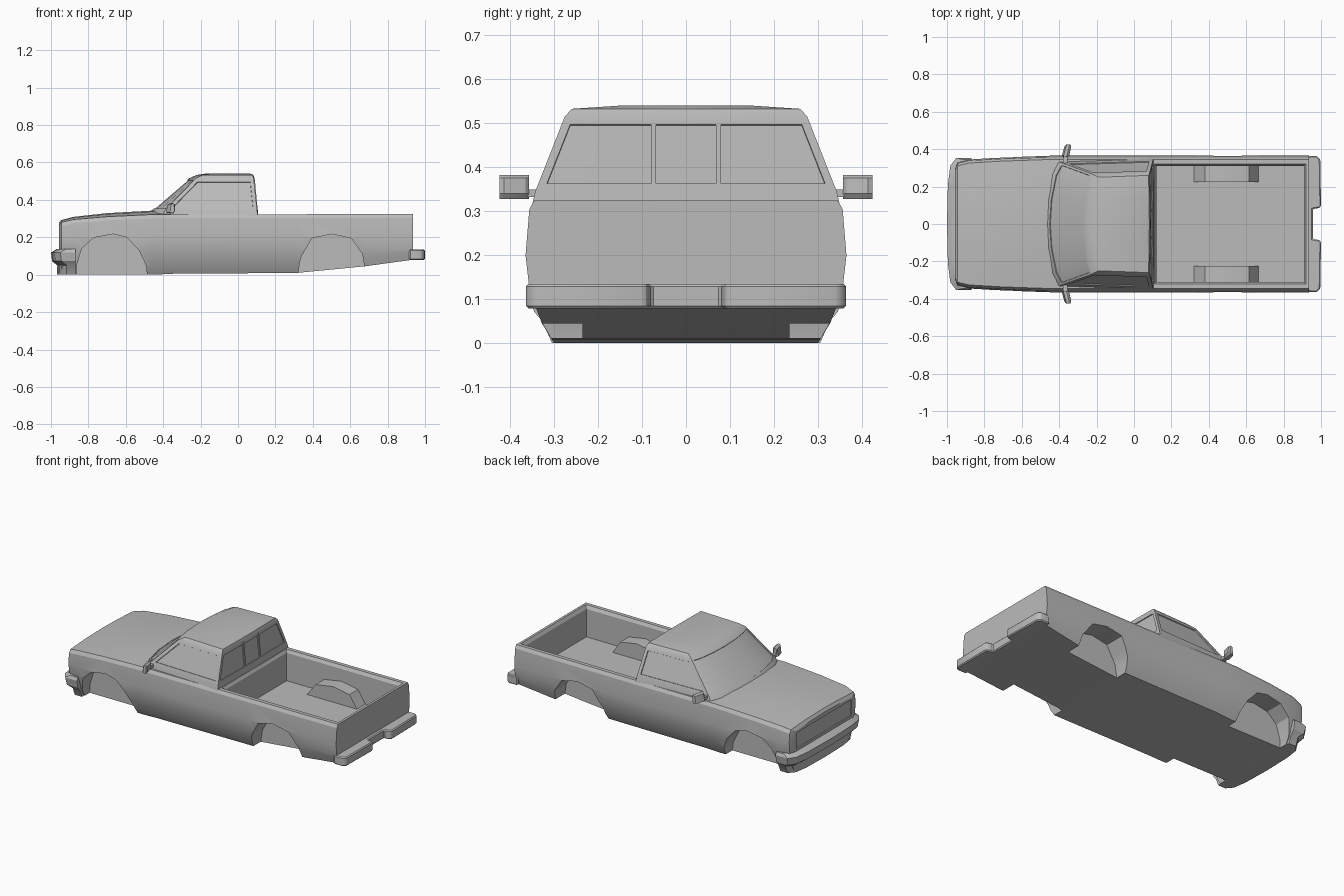
import bpy, bmesh, math

if "Cube" in bpy.data.objects:
    bpy.data.objects.remove(bpy.data.objects["Cube"], do_unlink=True)

GREY = (0.5, 0.5, 0.5, 1)
paint = bpy.data.materials.new("grey_paint")
paint.use_nodes = True
paint.diffuse_color = GREY
paint.node_tree.nodes["Principled BSDF"].inputs["Base Color"].default_value = GREY


def loft(name, rings, edit=None):
    """Skin closed rings of equal length and cap both ends."""
    bm = bmesh.new()
    loops = [[bm.verts.new(p) for p in ring] for ring in rings]
    n = len(loops[0])
    for a, b in zip(loops, loops[1:]):
        for i in range(n):
            j = (i + 1) % n
            bm.faces.new((a[i], a[j], b[j], b[i]))
    bm.faces.new(loops[0])
    bm.faces.new(loops[-1])
    bmesh.ops.recalc_face_normals(bm, faces=bm.faces)
    if edit:
        edit(bm)
    mesh = bpy.data.meshes.new(name)
    bm.to_mesh(mesh)
    bm.free()
    mesh.materials.append(paint)
    ob = bpy.data.objects.new(name, mesh)
    bpy.context.collection.objects.link(ob)
    return ob


def mirrored(half):
    """Complete an outline that starts and ends on y = 0."""
    return half + [(x, -y, z) for x, y, z in half[-2:0:-1]]


def side_prism(name, pts, y0, y1):
    return loft(name, [[(x, y, z) for x, z in pts] for y in (y0, y1)])


def box(name, x, y, z, top_grow=0):
    def ring(h, g):
        return [(x[0] - g, y[0] - g, h), (x[1] + g, y[0] - g, h),
                (x[1] + g, y[1] + g, h), (x[0] - g, y[1] + g, h)]
    return loft(name, [ring(z[0], 0), ring(z[1], top_grow)])


def bake(ob):
    """Apply the object's modifiers."""
    dg = bpy.context.evaluated_depsgraph_get()
    ob.data = bpy.data.meshes.new_from_object(ob.evaluated_get(dg))
    ob.modifiers.clear()


def cut(ob, cutters):
    for c in cutters:
        m = ob.modifiers.new("cut", 'BOOLEAN')
        m.operation, m.solver, m.object = 'DIFFERENCE', 'EXACT', c
    bake(ob)


# Lower body: one cross-section swept along the length
WIDTHS = [(0, .30), (.045, .328), (.12, .356), (.2, .365), (.31, .356)]


def half_width(z):
    for (z0, w0), (z1, w1) in zip(WIDTHS, WIDTHS[1:]):
        if z <= z1:
            return w0 + (w1 - w0) * (z - z0) / (z1 - z0)
    return WIDTHS[-1][1]


def section(x, scale, bottom, side, crown):
    levels = [bottom, bottom + .04, .13, .2, side - .02]
    half = [(x, 0, bottom)]
    half += [(x, half_width(z) * scale, z) for z in levels]
    half += [(x, .345 * scale, side),
             (x, .18 * scale, side + .75 * (crown - side)), (x, 0, crown)]
    return mirrored(half)


body = loft("body", [section(*s) for s in (
    (-.958, .80, .010, .262, .275),
    (-.945, .90, .005, .280, .292),
    (-.88, .945, 0, .295, .309),
    (-.70, .975, 0, .310, .329),
    (-.45, 1, 0, .322, .343),
    (-.35, 1, .005, .322, .335),
    (.10, 1, .008, .322, .322),
    (.32, 1, .010, .323, .323),
    (.68, 1, .045, .324, .324),
    (.935, 1, .080, .325, .325))])

# Wheel arches, cargo bed and grille recess
FRONT_ARCH = [(-.865, -.05), (-.862, .05), (-.835, .14), (-.77, .198),
              (-.67, .217), (-.595, .2), (-.53, .13), (-.492, .05), (-.48, -.05)]
REAR_ARCH = [(.312, -.05), (.335, .09), (.395, .195), (.5, .217),
             (.605, .195), (.665, .11), (.69, -.05)]
arches = [side_prism("arch_cutter", pts, s * .235, s * .5)
          for pts in (FRONT_ARCH, REAR_ARCH) for s in (1, -1)]
bed_cutter = box("bed_cutter", (.12, .908), (-.31, .31), (.13, .31))
rim_cutter = box("rim_cutter", (.12, .908), (-.31, .31), (.305, .335), .018)
grille_cutter = box("grille_cutter", (-1.1, -.95), (-.272, .272), (.15, .25))
cut(body, [bed_cutter, rim_cutter, grille_cutter] + arches)

# Wheel housings inside the bed
parts = [body]
for s, side in ((1, "left"), (-1, "right")):
    hump = side_prism(side + "_wheel_housing",
                      [(.312, .12), (.38, .208), (.5, .228), (.615, .208), (.672, .12)],
                      s * .225, s * .325)
    cut(hump, arches)
    parts.append(hump)
for c in arches + [bed_cutter, rim_cutter, grille_cutter]:
    bpy.data.objects.remove(c, do_unlink=True)


# Cab with slightly recessed glass
def cab_ring(z, front, corner, y_front, rear, y_rear):
    d = corner - front
    return mirrored([(front, 0, z), (front + .12 * d, .4 * y_front, z),
                     (front + .5 * d, .8 * y_front, z), (corner, y_front, z),
                     (rear, y_rear, z), (rear + .004, 0, z)])


def glaze(bm):
    panes = {"screen": [], "side": [], "rear": []}
    for f in bm.faces:
        c = f.calc_center_median()
        if len(f.verts) == 4 and .37 < c.z < .5:
            if abs(f.normal.y) > .8:
                panes["side"].append(f)
            elif c.x > 0:
                panes["rear"].append(f)
            else:
                panes["screen"].append(f)
    for key, border in (("screen", .012), ("side", .02), ("rear", .018)):
        bmesh.ops.inset_region(bm, faces=panes[key], thickness=border,
                               use_even_offset=True)
        bmesh.ops.inset_region(bm, faces=panes[key], thickness=.001,
                               depth=-.005, use_even_offset=True)


parts.append(loft("cab", [cab_ring(*r) for r in (
    (.305, -.49, -.41, .335, .106, .352),
    (.345, -.46, -.39, .328, .102, .343),
    (.515, -.262, -.225, .268, .084, .276),
    (.533, -.222, -.19, .25, .078, .26),
    (.541, -.17, -.14, .14, .06, .14))], glaze))

# Rear window dividers
for s, side in ((1, "left"), (-1, "right")):
    y = s * .074
    parts.append(loft(side + "_window_divider", [
        [(x - .012, y - .006, z), (x, y - .006, z), (x, y + .006, z), (x - .012, y + .006, z)]
        for x, z in ((.105, .35), (.09, .51))]))


# Front bumper with lower air dam
def bumper_ring(z, x, y):
    return mirrored([(x, 0, z), (x + .005, .6 * y, z), (x + .018, .88 * y, z),
                     (x + .05, y, z), (-.868, y, z), (-.868, 0, z)])


parts.append(loft("front_bumper", [bumper_ring(*r) for r in (
    (0, -.968, .305), (.05, -.966, .327), (.072, -.994, .346),
    (.118, -1, .354), (.136, -.972, .346))]))

# Rear bumper with a centre notch
REAR_PLAN = [(.915, 0), (.915, .362), (.978, .364), (.996, .345),
             (1, .095), (.99, .086), (.956, .08), (.956, 0)]
rear_bumper = loft("rear_bumper", [mirrored([(x, y, z) for x, y in REAR_PLAN])
                                   for z in (.079, .135)])
bevel = rear_bumper.modifiers.new("bevel", 'BEVEL')
bevel.width, bevel.segments = .006, 1
bake(rear_bumper)
parts.append(rear_bumper)

# Door mirrors on short arms
for s, side in ((1, "left"), (-1, "right")):
    shape = [(-.388, .332), (-.35, .328), (-.336, .34), (-.338, .376),
             (-.352, .382), (-.376, .376)]
    mid_x = -.362
    parts.append(loft(side + "_mirror", [
        [(mid_x + (x - mid_x) * k + dx, s * y, z) for x, z in shape]
        for y, k, dx in ((.357, .5, -.006), (.365, .75, -.004),
                         (.414, .7, .008), (.424, .45, .01))]))
    parts.append(box(side + "_mirror_arm", (-.38, -.355),
                     sorted((s * .32, s * .36)), (.332, .35)))

# Smooth shading with crisp edges
bpy.ops.object.select_all(action='DESELECT')
for ob in parts:
    ob.select_set(True)
bpy.context.view_layer.objects.active = body
bpy.ops.object.shade_smooth_by_angle(angle=math.radians(25))
